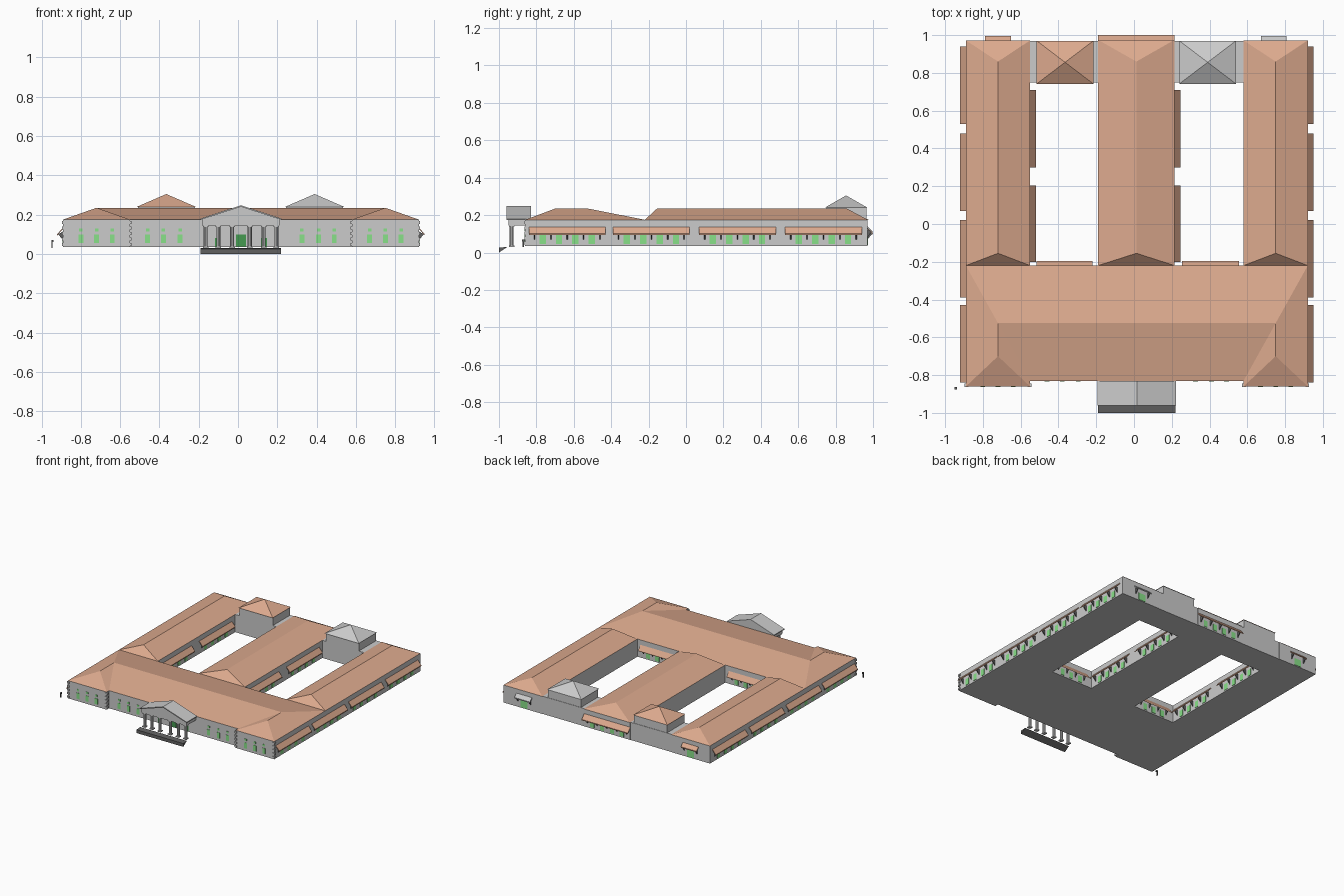
import bpy

if "Cube" in bpy.data.objects:
    bpy.data.objects.remove(bpy.data.objects["Cube"])

CX = 0.015                      # symmetry axis of the building
Z0, ZE, ZR = 0.035, 0.175, 0.235  # base, eaves, ridge


def material(name, col):
    m = bpy.data.materials.new(name)
    m.diffuse_color = (*col, 1)
    m.use_nodes = True
    m.node_tree.nodes["Principled BSDF"].inputs["Base Color"].default_value = m.diffuse_color
    return m


TILE = material("roof_tile", (0.72, 0.40, 0.27))
GREEN = material("window_green", (0.25, 0.75, 0.25))
DOOR = material("door_green", (0.06, 0.32, 0.08))
DARK = material("dark_grey", (0.12, 0.12, 0.12))


def mesh(name, verts, faces, mat=None):
    me = bpy.data.meshes.new(name)
    me.from_pydata(verts, [], faces)
    ob = bpy.data.objects.new(name, me)
    bpy.context.collection.objects.link(ob)
    if mat:
        me.materials.append(mat)
    bpy.context.view_layer.objects.active = ob
    import bmesh
    bm = bmesh.new()
    bm.from_mesh(me)
    bmesh.ops.recalc_face_normals(bm, faces=bm.faces)
    bm.to_mesh(me)
    bm.free()
    return ob


# A wall frame (axis the wall runs along, wall position, outward sign)
def prism(name, wall, profile, s0, s1, mat=None):
    axis, pos, sign = wall
    n = len(profile)
    vs = []
    for s in (s0, s1):
        for d, z in profile:
            o = pos + sign * d
            vs.append((s, o, z) if axis == "x" else (o, s, z))
    fs = [tuple(range(n)), tuple(range(n, 2 * n))]
    fs += [(i, (i + 1) % n, n + (i + 1) % n, n + i) for i in range(n)]
    return mesh(name, vs, fs, mat)


def box(name, x0, x1, y0, y1, z0, z1, mat=None):
    return prism(name, ("x", 0, 1), [(y0, z0), (y1, z0), (y1, z1), (y0, z1)], x0, x1, mat)


def panel(name, wall, s, w, z0, z1, mat, d=0.003):
    return prism(name, wall, [(-0.002, z0), (d, z0), (d, z1), (-0.002, z1)],
                 s - w / 2, s + w / 2, mat)


def hip(name, x0, x1, y0, y1, ya, yb, z0, z1, mat):
    xm = (x0 + x1) / 2
    return mesh(name, [(x0, y0, z0), (x1, y0, z0), (x1, y1, z0), (x0, y1, z0),
                       (xm, ya, z1), (xm, yb, z1)],
                [(0, 1, 2, 3), (0, 1, 4), (1, 2, 5, 4), (2, 3, 5), (3, 0, 4, 5)], mat)


def pyramid(name, x0, x1, y0, y1, z0, z1, mat=None):
    return mesh(name, [(x0, y0, z0), (x1, y0, z0), (x1, y1, z0), (x0, y1, z0),
                       ((x0 + x1) / 2, (y0 + y1) / 2, z1)],
                [(0, 1, 2, 3), (0, 1, 4), (1, 2, 4), (2, 3, 4), (3, 0, 4)], mat)


# Sloped awning with brackets and the windows below it
def awning(wall, s0, s1, n=4, depth=0.03):
    prism("awning", wall, [(0, 0.128), (0, 0.136), (depth, 0.101), (depth, 0.094)], s0, s1, TILE)
    step = (s1 - s0 - 0.06) / n
    for i in range(n + 1):
        s = s0 + 0.03 + i * step
        prism("awning_bracket", wall, [(0, 0.07), (depth * 0.85, 0.1), (0, 0.115)],
              s - 0.003, s + 0.003, DARK)
        if i < n:
            panel("side_window", wall, s + step / 2, 0.034, 0.045, 0.095, GREEN)


# Main bodies
box("front_block", -0.72, 0.75, -0.83, -0.22, Z0, ZE)
prism("front_roof", ("x", 0, 1), [(-0.83, ZE), (-0.525, ZR), (-0.22, ZE)], -0.72, 0.75, TILE)
for x0, x1 in ((-0.89, -0.55), (0.58, 0.92)):
    box("side_wing", x0, x1, -0.86, 0.97, Z0, ZE)
    hip("pavilion_roof", x0, x1, -0.86, -0.22, -0.70, -0.525, ZE, ZR, TILE)
    hip("wing_roof", x0, x1, -0.22, 0.972, -0.155, 0.86, ZE, ZR, TILE)
box("middle_wing", -0.19, 0.215, -0.22, 0.97, Z0, ZE)
hip("middle_roof", -0.19, 0.215, -0.22, 0.975, -0.155, 0.86, ZE, ZR, TILE)

# Rear links with small towers
for x0, x1, t0, t1, mat in ((-0.55, -0.19, -0.515, -0.215, TILE), (0.215, 0.58, 0.24, 0.54, None)):
    box("rear_link", x0, x1, 0.75, 0.968, Z0, ZE)
    box("rear_tower", t0 + 0.005, t1 - 0.005, 0.75, 0.965, Z0, 0.24)
    pyramid("tower_roof", t0, t1, 0.742, 0.97, 0.24, 0.305, mat)

# Awnings on outer sides and courtyards
for s0, s1 in ((-0.84, -0.43), (-0.39, 0.02), (0.07, 0.48), (0.53, 0.94)):
    awning(("y", 0.92, 1), s0, s1)
    awning(("y", -0.89, -1), s0, s1)
for s0, s1 in ((-0.20, 0.205), (0.30, 0.71)):
    awning(("y", -0.55, 1), s0, s1)
    awning(("y", 0.215, 1), s0, s1)
awning(("x", -0.22, 1), -0.515, -0.22, 3, 0.024)
awning(("x", -0.22, 1), 0.255, 0.555, 3, 0.024)
awning(("x", 0.97, 1), -0.19, 0.215)

# Rear doors with canopies
for x, mat in ((-0.72, TILE), (0.74, None)):
    wall = ("x", 0.97, 1)
    panel("rear_door", wall, x, 0.06, Z0 + 0.005, 0.095, GREEN)
    prism("door_canopy", wall, [(0, 0.13), (0, 0.14), (0.026, 0.115), (0.026, 0.107)],
          x - 0.068, x + 0.068, mat)
    for s in (x - 0.055, x + 0.055):
        prism("canopy_bracket", wall, [(0, 0.08), (0.022, 0.11), (0, 0.125)],
              s - 0.003, s + 0.003, DARK)

# Front windows and corner quoins, mirrored about the axis
for m in (-1, 1):
    for d, y in ((0.31, -0.83), (0.395, -0.83), (0.475, -0.83),
                 (0.655, -0.86), (0.735, -0.86), (0.815, -0.86)):
        wall = ("x", y, -1)
        panel("front_window", wall, CX + m * d, 0.025, 0.055, 0.1, GREEN)
        panel("upper_window", wall, CX + m * d, 0.018, 0.115, 0.13, GREEN)
    for d in (0.902, 0.568):
        for i in range(5):
            x, w = CX + m * d, 0.010
            z = Z0 + 0.006 + i * 0.028
            box("quoin", x - w, x + w, -0.864, -0.845, z, z + 0.015)

# Portico: steps, columns, entablature and pediment
prism("entry_steps", ("x", 0, 1), [(-1, 0), (-1, 0.026), (-0.955, 0.03)], -0.19, 0.22, DARK)
for d in (-0.18, -0.115, -0.045, 0.045, 0.115, 0.18):
    bpy.ops.mesh.primitive_cylinder_add(vertices=10, radius=0.011, depth=0.12,
                                        location=(CX + d, -0.932, 0.09))
    bpy.context.object.name = "column"
    for z0, z1 in ((0.03, 0.038), (0.138, 0.146)):
        box("column_block", CX + d - 0.014, CX + d + 0.014, -0.946, -0.918, z0, z1)
box("entablature", -0.182, 0.212, -0.95, -0.83, 0.145, 0.177)
prism("pediment", ("y", 0, 1), [(-0.19, 0.175), (0.22, 0.175), (CX, 0.243)], -0.95, -0.83)
prism("portico_roof", ("y", 0, 1), [(-0.192, 0.173), (CX, 0.240), (0.222, 0.173),
                                    (0.222, 0.180), (CX, 0.248), (-0.192, 0.180)], -0.96, -0.83)
for d, w, h in ((-0.118, 0.03, 0.08), (0, 0.05, 0.1), (0.118, 0.03, 0.08)):
    panel("entry_door", ("x", -0.83, -1), CX + d, w, Z0 + 0.003, h, DOOR)

# Small lamp post by the front left corner
box("corner_lamp_post", -0.949, -0.944, -0.875, -0.865, 0.03, 0.06, DARK)
box("corner_lamp_head", -0.949, -0.938, -0.877, -0.863, 0.06, 0.07, DARK)
